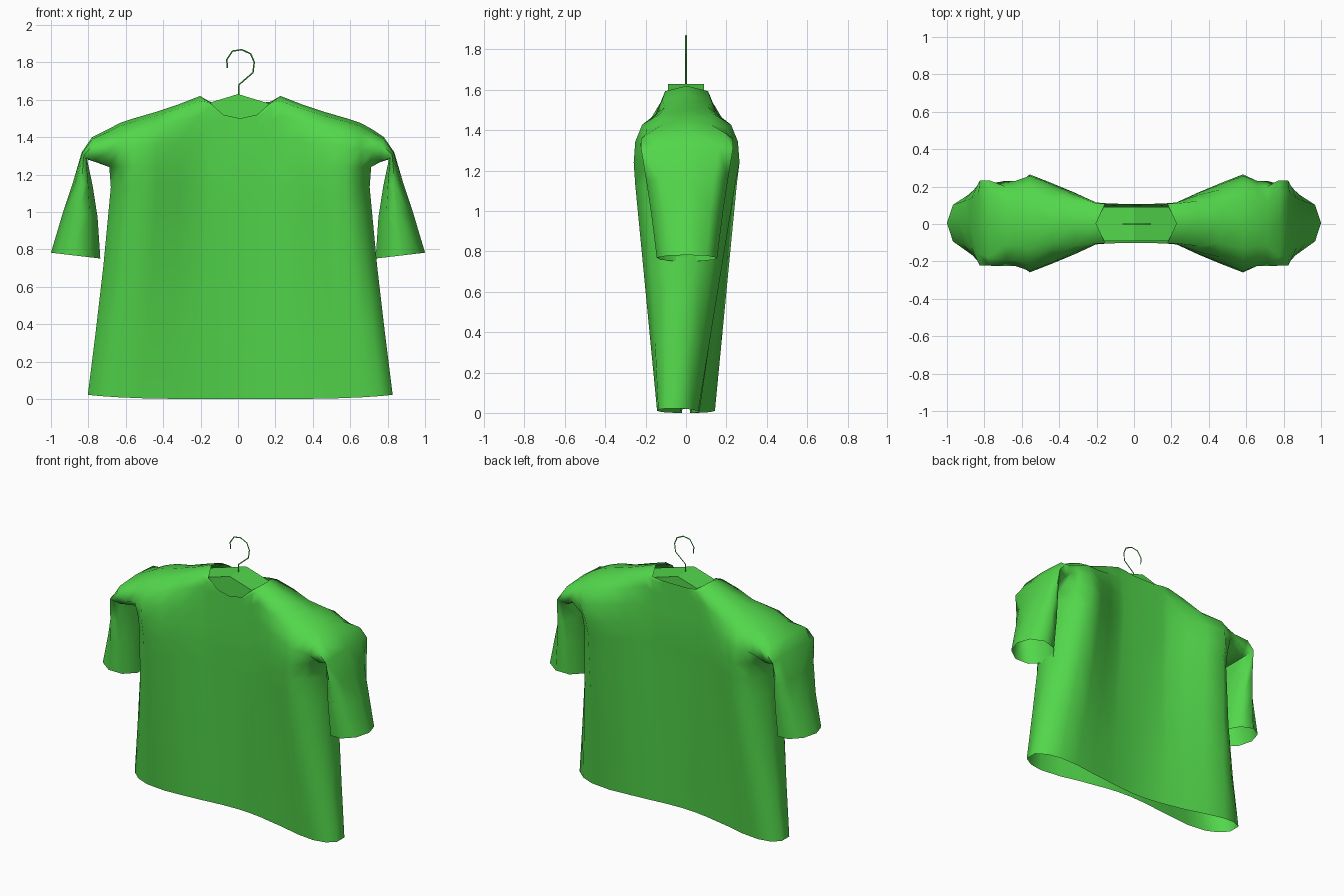
import bpy, bmesh, math
from mathutils import Vector

cube = bpy.data.objects.get("Cube")
if cube:
    bpy.data.objects.remove(cube)

# One flat cloth colour
green = bpy.data.materials.new("leaf_green")
green.use_nodes = True
green.diffuse_color = (0.085, 0.68, 0.07, 1)
green.node_tree.nodes["Principled BSDF"].inputs["Base Color"].default_value = green.diffuse_color


def lerp(a, b, t):
    return a + (b - a) * t


def finish(bm, name, angle):
    bmesh.ops.remove_doubles(bm, verts=bm.verts, dist=0.0005)
    bmesh.ops.recalc_face_normals(bm, faces=bm.faces)
    mesh = bpy.data.meshes.new(name)
    bm.to_mesh(mesh)
    bm.free()
    mesh.materials.append(green)
    obj = bpy.data.objects.new(name, mesh)
    bpy.context.collection.objects.link(obj)
    bpy.ops.object.select_all(action='DESELECT')
    obj.select_set(True)
    bpy.context.view_layer.objects.active = obj
    bpy.ops.object.shade_smooth_by_angle(angle=math.radians(angle))


# Body columns: x, depth at hem, chest and shoulder, top edge front and back
columns = [
    (0.00, 0.02, 0.105, 0.105, 1.50, 1.58),
    (0.09, 0.025, 0.105, 0.105, 1.52, 1.58),
    (0.165, 0.035, 0.108, 0.108, 1.585, 1.59),
    (0.215, 0.045, 0.112, 0.112, 1.62, 1.62),
    (0.33, 0.065, 0.165, 0.165, 1.575, 1.575),
    (0.45, 0.092, 0.215, 0.215, 1.535, 1.535),
    (0.57, 0.102, 0.262, 0.262, 1.50, 1.50),
    (0.645, 0.085, 0.195, 0.235, 1.475, 1.475),
    (0.70, 0.042, 0.09, 0.235, 1.445, 1.445),
]
ARMPIT, HALF = 1.24, 0.70
lower = [(0.0, 0.815), (0.35, 0.772), (0.7, 0.732), (1.0, 0.704), (1.13, 0.692)]
# Shoulder curve: depth share, boxy depth share near the neck, height share
upper = [(1, 1, 0), (0.97, 1, 0.4), (0.84, 1, 0.72), (0.5, 0.95, 0.93), (0, 0, 1)]
SHIFT = 0.012


def column_points(col, sx, sy):
    x, hem, chest, shoulder, front, back = col
    u = sx * x / HALF
    top = front if sy < 0 else back
    pts = []
    for z, width in lower:
        t = z / ARMPIT
        y = sy * lerp(hem, chest, t) - 0.062 * u * abs(u) * (1 - t)
        pts.append(Vector((u * width + SHIFT, y, z + 0.022 * u ** 4 * (1 - t))))
    box = min(1, max(0, (0.45 - x) / 0.235))
    for i, (soft, square, rise) in enumerate(upper):
        share = 1 if x < 0.2 else lerp(soft, square, box)
        depth = shoulder if i else chest
        pts.append(Vector((sx * x + SHIFT, sy * depth * share + 0.003,
                           lerp(ARMPIT, top, rise))))
    return pts


bm = bmesh.new()


def bridge(a, b, closed=False):
    n = len(a)
    for i in range(n if closed else n - 1):
        j = (i + 1) % n
        bm.faces.new((a[i], a[j], b[j], b[i]))


# Front and back panels
grid = {}
order = [(c, -1) for c in reversed(columns[1:])] + [(c, 1) for c in columns]
for sy in (-1, 1):
    grid[sy] = [[bm.verts.new(p) for p in column_points(c, sx, sy)] for c, sx in order]
    for a, b in zip(grid[sy], grid[sy][1:]):
        bridge(a, b)

# Side seams and sleeves
sleeve = [  # inner x, inner z, outer x, outer z, half depth, roundness
    (0.755, 1.262, 0.78, 1.40, 0.23, 0.55),
    (0.806, 1.28, 0.835, 1.32, 0.23, 0.8),
    (0.774, 1.14, 0.882, 1.16, 0.205, 1),
    (0.745, 0.97, 0.935, 1.0, 0.18, 1),
    (0.728, 0.75, 1.0, 0.782, 0.152, 1),
]
seam = len(lower)
for sx, end in ((-1, 0), (1, -1)):
    front, back = grid[-1][end], grid[1][end]
    bridge(front[:seam + 1], back[:seam + 1])
    ring = front[seam:] + back[seam:-1][::-1]
    for xi, zi, xo, zo, depth, power in sleeve:
        new = []
        for k in range(len(ring)):
            ang = math.radians(-160 + 40 * k)
            c, s = (math.copysign(abs(f) ** power, f) for f in (math.cos(ang), math.sin(ang)))
            if k == len(ring) // 2:
                s = 0
            t = (c + 1) / 2
            new.append(bm.verts.new((sx * lerp(xi, xo, t), depth * s + 0.005,
                                     lerp(zi, zo, t))))
        bridge(ring, new, closed=True)
        ring = new
finish(bm, "shirt", 85)

# Hanger arms: a sloped bar inside the shoulders
bm = bmesh.new()
outline = [(-0.33, 1.53), (0, 1.63), (0.33, 1.53), (0.33, 1.50), (0, 1.47), (-0.33, 1.50)]
rings = [[bm.verts.new((x, y, z)) for x, z in outline] for y in (-0.09, 0.09)]
bridge(rings[0], rings[1], closed=True)
for r in rings:
    bm.faces.new((r[0], r[1], r[4], r[5]))
    bm.faces.new((r[1], r[2], r[3], r[4]))
finish(bm, "hanger_arms", 10)

# Hanger hook: thin bent wire
path = [(0.005, 1.6), (0.005, 1.68), (0.08, 1.745), (0.087, 1.8), (0.068, 1.845), (0.02, 1.868),
        (-0.03, 1.86), (-0.06, 1.815), (-0.057, 1.77)]
curve = bpy.data.curves.new("hanger_hook", 'CURVE')
curve.dimensions = '3D'
curve.bevel_depth = 0.004
curve.bevel_resolution = 0
curve.use_fill_caps = True
spline = curve.splines.new('POLY')
spline.points.add(len(path) - 1)
for point, (x, z) in zip(spline.points, path):
    point.co = (x, 0, z, 1)
curve.materials.append(green)
bpy.context.collection.objects.link(bpy.data.objects.new("hanger_hook", curve))
